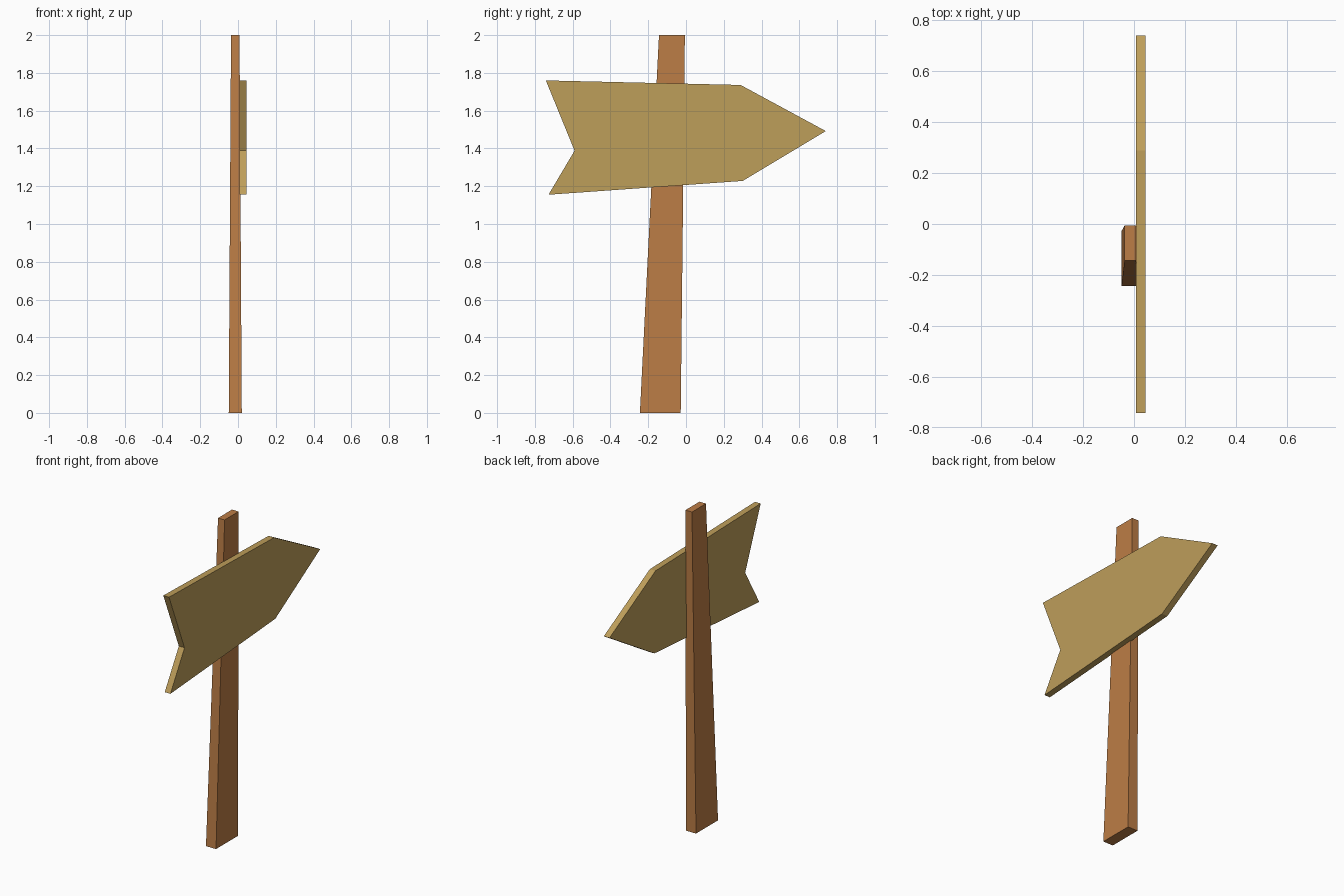
import bpy

if "Cube" in bpy.data.objects:
    bpy.data.objects.remove(bpy.data.objects["Cube"])


def material(name, rgb):
    m = bpy.data.materials.new(name)
    m.diffuse_color = (*rgb, 1.0)
    m.use_nodes = True
    m.node_tree.nodes["Principled BSDF"].inputs["Base Color"].default_value = m.diffuse_color
    return m


def loft(name, ring_a, ring_b, mat):
    """Closed solid between two matching rings; ring_a winds outward."""
    n = len(ring_a)
    faces = [tuple(reversed(range(n))), tuple(range(n, 2 * n))]
    faces += [(i, (i + 1) % n, n + (i + 1) % n, n + i) for i in range(n)]
    mesh = bpy.data.meshes.new(name)
    mesh.from_pydata(ring_a + ring_b, [], faces)
    mesh.materials.append(mat)
    obj = bpy.data.objects.new(name, mesh)
    bpy.context.collection.objects.link(obj)
    return obj


def rectangle(x0, x1, y0, y1, z):
    return [(x0, y0, z), (x1, y0, z), (x1, y1, z), (x0, y1, z)]


post_wood = material("brown post wood", (0.503, 0.205, 0.061))
board_wood = material("pale board wood", (0.515, 0.342, 0.102))

# Tapered post, wider at the ground
loft("post",
     rectangle(-0.049, 0.020, -0.244, -0.028, 0.0),
     rectangle(-0.037, 0.008, -0.143, -0.006, 2.0),
     post_wood)

# Arrow board: notched tail at -y, point at +y, outline as (y, z)
outline = [(-0.742, 1.76), (-0.59, 1.388), (-0.728, 1.155),
           (0.30, 1.228), (0.74, 1.492), (0.289, 1.736)]
loft("arrow_board",
     [(0.007, y, z) for y, z in outline],
     [(0.046, y, z) for y, z in outline],
     board_wood)
